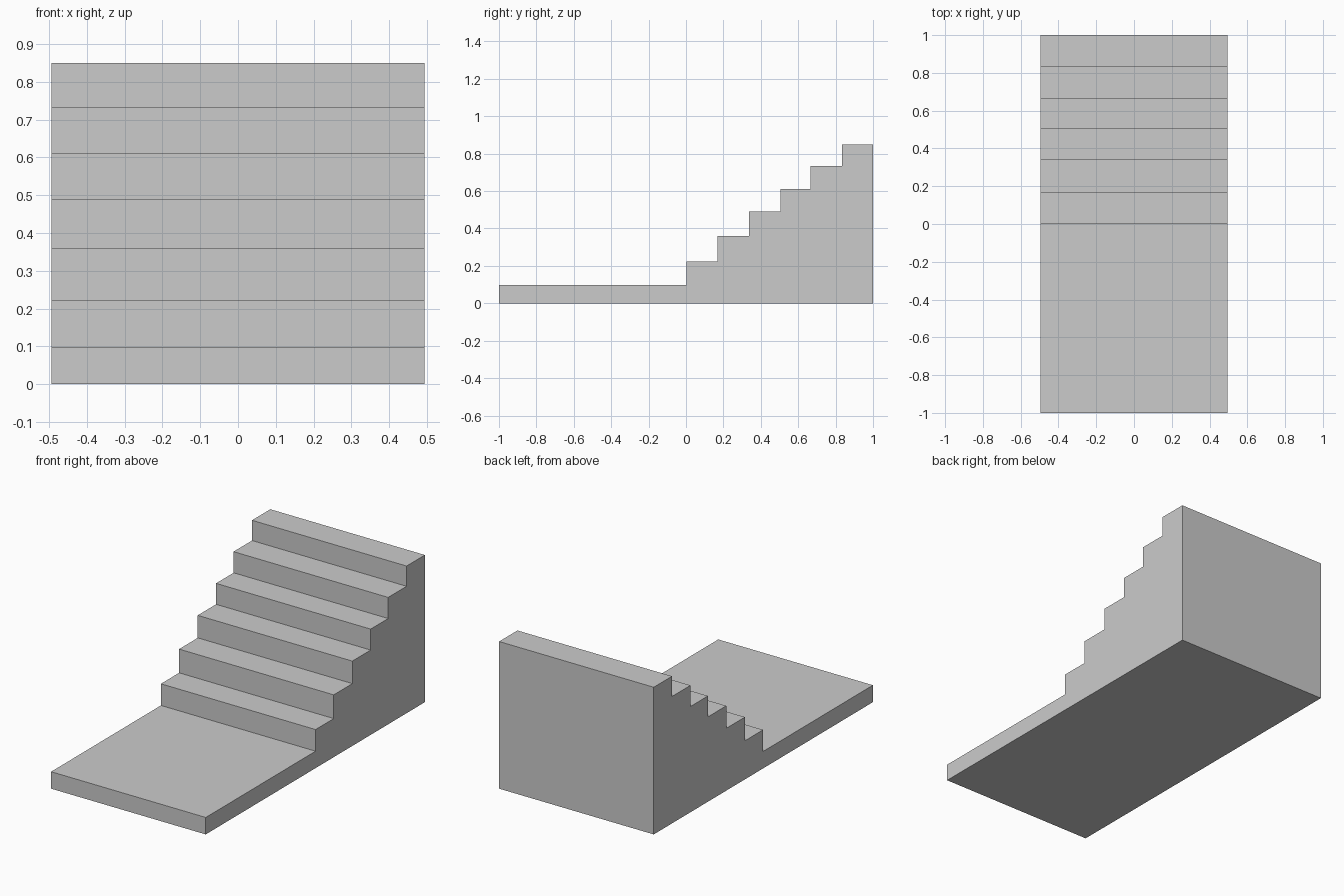
import bpy, bmesh

if "Cube" in bpy.data.objects:
    bpy.data.objects.remove(bpy.data.objects["Cube"])

HALF_WIDTH = 0.494
FRONT, BACK = -1.0, 1.0
# (start y, top z) of the landing slab and each of the six steps
LEVELS = [(FRONT, 0.098), (0.002, 0.223), (0.168, 0.36), (0.338, 0.49),
          (0.505, 0.611), (0.665, 0.733), (0.833, 0.85)]


def stair_profile(levels):
    """Side outline in (y, z): base, back, then down the treads and risers."""
    points = [(FRONT, 0.0), (BACK, 0.0)]
    end = BACK
    for y, z in reversed(levels):
        points += [(end, z), (y, z)]
        end = y
    return points


def extrude_profile(name, points, half_width):
    """Solid made by sweeping a side outline along x."""
    bm = bmesh.new()
    side = bm.faces.new([bm.verts.new((-half_width, y, z)) for y, z in points])
    swept = bmesh.ops.extrude_face_region(bm, geom=[side], use_keep_orig=True)
    verts = [g for g in swept["geom"] if isinstance(g, bmesh.types.BMVert)]
    bmesh.ops.translate(bm, verts=verts, vec=(2 * half_width, 0, 0))
    bmesh.ops.recalc_face_normals(bm, faces=bm.faces)
    mesh = bpy.data.meshes.new(name)
    bm.to_mesh(mesh)
    bm.free()
    obj = bpy.data.objects.new(name, mesh)
    bpy.context.collection.objects.link(obj)
    return obj


# Solid staircase with its front landing
extrude_profile("staircase", stair_profile(LEVELS), HALF_WIDTH)
